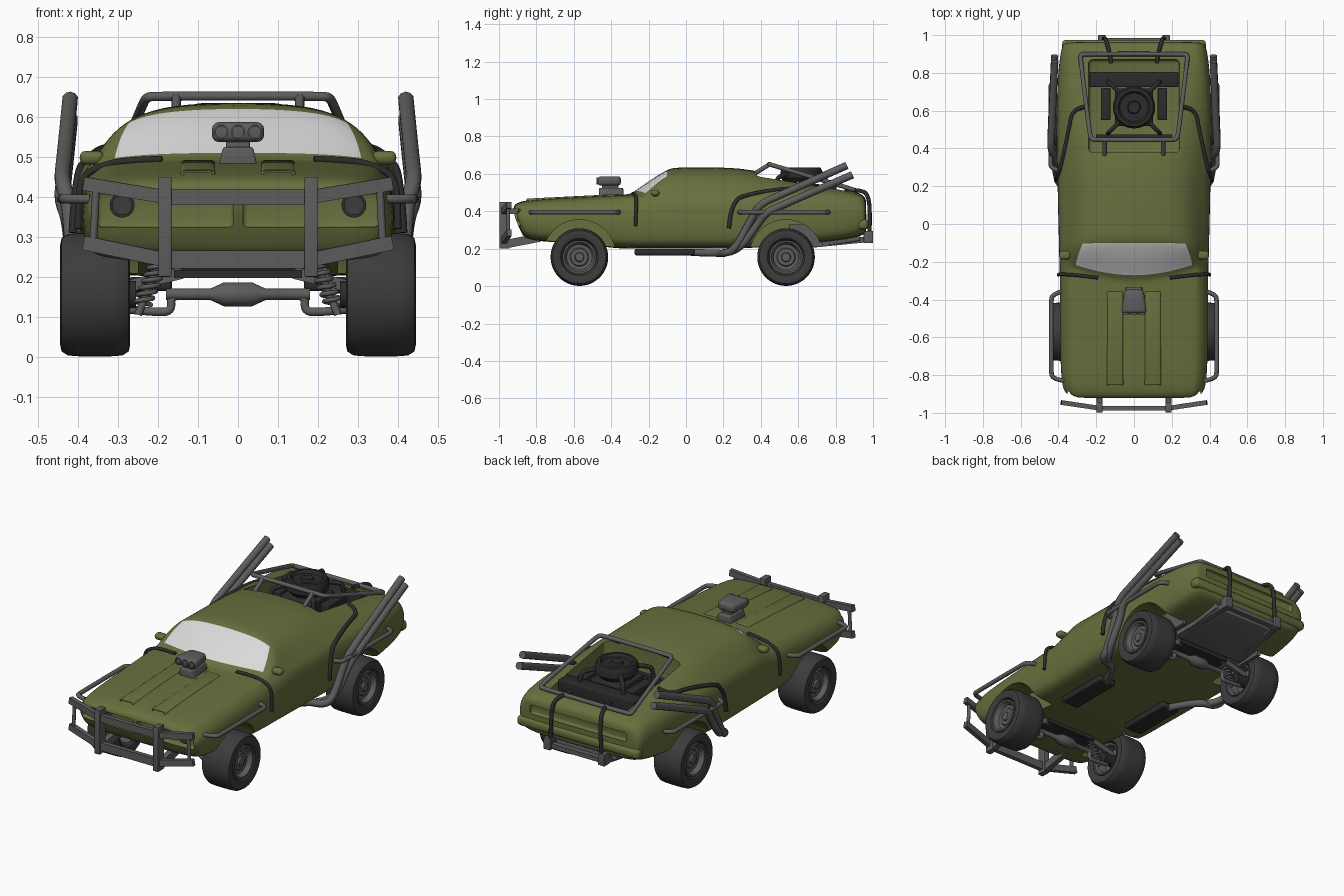
import bpy, bmesh, math
from mathutils import Vector, Matrix

if "Cube" in bpy.data.objects:
    bpy.data.objects.remove(bpy.data.objects["Cube"], do_unlink=True)


def material(name, r, g, b):
    m = bpy.data.materials.new(name)
    m.use_nodes = True
    m.diffuse_color = (r, g, b, 1)
    m.node_tree.nodes["Principled BSDF"].inputs["Base Color"].default_value = (r, g, b, 1)
    return m


GREEN = material("olive_paint", .14, .16, .048)
GLASS = material("pale_glass", .7, .7, .7)
STEEL = material("grey_steel", .11, .11, .112)
RUBBER = material("dark_rubber", .045, .045, .045)
BLACK = material("black_metal", .025, .025, .026)
SIDES = ((1, "left"), (-1, "right"))


def activate(ob):
    bpy.ops.object.select_all(action='DESELECT')
    ob.select_set(True)
    bpy.context.view_layer.objects.active = ob


def add(name, bm, mat, smooth=True):
    bmesh.ops.recalc_face_normals(bm, faces=bm.faces)
    me = bpy.data.meshes.new(name)
    bm.to_mesh(me)
    bm.free()
    ob = bpy.data.objects.new(name, me)
    bpy.context.collection.objects.link(ob)
    me.materials.append(mat)
    if smooth:
        activate(ob)
        bpy.ops.object.shade_smooth_by_angle(angle=math.radians(35))
    return ob


def box(name, loc, size, mat, bevel=0, rot=None, taper=1):
    """Box; taper scales the width of its top."""
    bm = bmesh.new()
    bmesh.ops.create_cube(bm, size=1)
    for v in bm.verts:
        v.co = Vector(a * b for a, b in zip(v.co, size))
        if v.co.z > 0:
            v.co.x *= taper
    if bevel:
        bmesh.ops.bevel(bm, geom=bm.edges[:], offset=bevel, segments=3, affect='EDGES', profile=.5)
    m = Matrix.Translation(loc) @ (rot.to_matrix().to_4x4() if rot else Matrix())
    bmesh.ops.transform(bm, matrix=m, verts=bm.verts)
    return add(name, bm, mat)


def tilt(angle):
    return Matrix.Rotation(angle, 3, 'X').to_quaternion()


def beam(name, p, q, w, h, mat):
    p, q = Vector(p), Vector(q)
    return box(name, (p + q) / 2, (w, h, (q - p).length), mat, 0, (q - p).to_track_quat('Z', 'Y'))


def lathe(name, profile, loc, axis, mat, steps=40):
    """Spin (radius, height) points about an axis."""
    bm = bmesh.new()
    vs = [bm.verts.new((r, 0, h)) for r, h in profile]
    edges = [bm.edges.new(e) for e in zip(vs, vs[1:])]
    bmesh.ops.spin(bm, geom=vs + edges, cent=(0, 0, 0), axis=(0, 0, 1), angle=math.tau, steps=steps)
    bmesh.ops.remove_doubles(bm, verts=bm.verts, dist=1e-5)
    m = Matrix.Translation(loc) @ Vector(axis).to_track_quat('Z', 'Y').to_matrix().to_4x4()
    bmesh.ops.transform(bm, matrix=m, verts=bm.verts)
    return add(name, bm, mat)


def disc(name, r, depth, loc, axis, mat):
    h = depth / 2
    return lathe(name, [(0, -h), (r, -h), (r, h), (0, h)], loc, axis, mat)


def tube(name, pts, r, mat, order=3):
    cu = bpy.data.curves.new(name, 'CURVE')
    cu.dimensions = '3D'
    cu.bevel_depth, cu.bevel_resolution, cu.use_fill_caps = r, 3, True
    sp = cu.splines.new('NURBS')
    sp.points.add(len(pts) - 1)
    for p, c in zip(sp.points, pts):
        p.co = (*c, 1)
    sp.order_u, sp.use_endpoint_u, sp.resolution_u = order, True, 6
    ob = bpy.data.objects.new(name, cu)
    bpy.context.collection.objects.link(ob)
    cu.materials.append(mat)
    activate(ob)
    bpy.ops.object.convert(target='MESH')
    bpy.ops.object.shade_smooth_by_angle(angle=math.radians(40))


def cut(ob, cutter):
    mod = ob.modifiers.new("cut", 'BOOLEAN')
    mod.operation, mod.solver, mod.object = 'DIFFERENCE', 'EXACT', cutter
    activate(ob)
    bpy.ops.object.modifier_apply(modifier=mod.name)
    bpy.data.objects.remove(cutter, do_unlink=True)


# Body shell: y, half width, floor, shoulder height, top height, top half width
stations = [
    (-.93, .34, .27, .385, .415, .28), (-.91, .368, .255, .415, .447, .29),
    (-.84, .386, .24, .43, .463, .30), (-.6, .392, .23, .444, .478, .305),
    (-.36, .392, .2, .455, .489, .315), (-.32, .393, .2, .459, .491, .325),
    (-.298, .393, .2, .463, .499, .328), (-.18, .396, .2, .476, .58, .307),
    (-.09, .397, .2, .486, .629, .277), (-.06, .398, .2, .488, .636, .265),
    (.1, .402, .2, .49, .639, .255), (.3, .406, .2, .493, .633, .25),
    (.42, .41, .21, .492, .607, .253), (.6, .41, .22, .493, .567, .268),
    (.8, .402, .24, .488, .527, .285), (.92, .387, .26, .478, .505, .285),
    (.955, .372, .28, .455, .48, .28), (.965, .35, .29, .435, .455, .27)]
BOW = {5: .08, 6: .08, 7: .03, 8: -.015}     # windscreen curvature in plan
LEAN = {0: .06, 1: .06, 2: .03}              # receding chin
bm = bmesh.new()
rings = []
for i, (y, w, zb, zs, zt, wt) in enumerate(stations):
    d = .005 + .2 * (zt - zs)
    half = [(0, zb), (w * .86, zb), (w * .98, zb + .03), (w * 1.01, (zb + zs) / 2 + .02),
            (w * .985, zs - .03), (w * .91, zs + .003),
            ((w * .91 + wt) / 2 + .06 * (zt - zs), (zs + zt - d) / 2 + .006),
            (wt, zt - d), (wt * .65, zt - .2 * d), (0, zt)]
    ring = half + [(-x, z) for x, z in half[-2:0:-1]]
    rings.append([bm.verts.new((x, y + BOW.get(i, 0) * min(1, (x / .32) ** 2)
                                + LEAN.get(i, 0) * max(0, (.4 - z) / .15), z)) for x, z in ring])
n = len(rings[0])
for i in range(len(rings) - 1):
    for j in range(n):
        k = (j + 1) % n
        f = bm.faces.new((rings[i][j], rings[i][k], rings[i + 1][k], rings[i + 1][j]))
        f.material_index = int(i in (6, 7) and 7 <= j <= 10)
bm.faces.new(rings[0])
bm.faces.new(rings[-1])
body = add("body_shell", bm, GREEN, False)
body.data.materials.append(GLASS)
sub = body.modifiers.new("smooth", 'SUBSURF')
sub.levels = 2
activate(body)
bpy.ops.object.modifier_apply(modifier="smooth")

# Wheel wells, nose openings, tail slot and rear engine bay
for s, _ in SIDES:
    for y in (-.57, .535):
        cut(body, disc("cutter", .195, .3, (s * .4, y, .16), (1, 0, 0), GREEN))
    cut(body, box("cutter", (s * .182, -.925, .368), (.34, .11, .088), GREEN, .012))
cut(body, box("cutter", (0, .98, .41), (.6, .07, .05), GREEN, .01))
cut(body, box("cutter", (0, .625, .62), (.48, .49, .31), GREEN, .02))
activate(body)
bpy.ops.object.shade_smooth_by_angle(angle=math.radians(40))

# Tail bumper, hood ridges, lamps and mirrors
box("tail_bumper", (0, .945, .33), (.76, .06, .055), GREEN, .02)
for s, side in SIDES:
    pod = box(side + "_hood_ridge", (s * .1, -.605, .469), (.095, .5, .022), GREEN, .008, tilt(.05), .85)
    cut(pod, box("cutter", (s * .1, -.84, .458), (.07, .08, .014), GREEN))
    disc(side + "_headlight_ring", .031, .03, (s * .29, -.883, .379), (0, 1, 0), BLACK)
    disc(side + "_headlight", .025, .03, (s * .29, -.887, .379), (0, 1, 0), RUBBER)
    box(side + "_mirror", (s * .366, -.165, .498), (.06, .045, .034), GREEN, .015)
    beam(side + "_mirror_stalk", (s * .33, -.16, .48), (s * .365, -.165, .492), .012, .02, GREEN)

# Hood blower
box("blower_base", (0, -.4, .497), (.1, .13, .055), STEEL, .006, None, .75)
box("blower_neck", (0, -.405, .53), (.06, .09, .03), STEEL, .005)
box("blower_scoop", (0, -.41, .562), (.1, .05, .125), STEEL, .018, tilt(math.pi / 2), 1.36)
for x in (-.042, 0, .042):
    lathe("scoop_intake", [(0, 0), (.014, 0), (.014, .006), (.018, .006), (.018, -.004)],
          (x, -.472, .562), (0, -1, 0), STEEL, 24)

# Wheels, springs and axles
tyre = [(.088, .06), (.1, .08), (.125, .0875), (.142, .084), (.152, .068), (.154, .04)]
tyre += [(r, -h) for r, h in reversed(tyre)]
rim = [(0, .066), (.022, .066), (.026, .056), (.045, .056), (.05, .05), (.068, .052),
       (.075, .066), (.08, .077), (.09, .078), (.09, -.075), (.078, -.07), (.07, -.02), (0, -.02)]
for y, end in ((-.57, "front"), (.535, "rear")):
    for s, side in SIDES:
        c, label = (s * .3575, y, .155), f"{end}_{side}"
        lathe(label + "_tyre", tyre, c, (s, 0, 0), RUBBER, 48)
        lathe(label + "_rim", rim, c, (s, 0, 0), STEEL)
        disc(label + "_hub", .035, .09, (s * .3, y, .155), (1, 0, 0), BLACK)
        coil = []
        for i in range(49):
            a, t = i * math.tau / 8, i / 48
            coil.append((s * (.24 - .04 * t) + .022 * math.cos(a), y - .02 + .022 * math.sin(a), .13 + .1 * t))
        tube(label + "_spring", coil, .006, STEEL)
        tube(label + "_damper", [(s * .25, y - .02, .105), (s * .19, y - .02, .25)], .01, STEEL, 2)
        tube(label + "_lower_arm", [(s * .13, y, .155), (s * .17, y, .155), (s * .165, y, .115),
                                    (s * .2, y, .11), (s * .29, y, .12)], .011, STEEL)
        beam(label + "_upper_arm", (s * .14, y + .03, .21), (s * .3, y + .03, .17), .02, .03, STEEL)
    lathe(end + "_axle", [(0, -.18), (.014, -.18), (.014, -.07), (.03, -.035), (.03, .035),
                          (.014, .07), (.014, .18), (0, .18)], (0, y, .156), (1, 0, 0), STEEL, 16)
    beam(end + "_subframe", (-.16, y, .207), (.16, y, .207), .1, .02, BLACK)

# Sloping rear underside plate
box("rear_skid_plate", (0, .77, .235), (.42, .32, .03), STEEL, .005, tilt(.14))

# Bull bar, rear frame, rails, straps and exhausts on each side
for s, side in SIDES:
    def bar(name, p, q, w, h):
        beam(f"{side}_{name}", (s * p[0], *p[1:]), (s * q[0], *q[1:]), w, h, STEEL)

    def pipe(name, pts, r=.012, mat=STEEL):
        tube(f"{side}_{name}", [(s * x, y, z) for x, y, z in pts], r, mat)

    box(side + "_bull_post", (s * .183, -.97, .325), (.033, .055, .25), STEEL, .003)
    bar("bull_upper_wing", (.183, -.975, .4), (.385, -.945, .433), .025, .034)
    bar("bull_lower_wing", (.183, -.975, .243), (.385, -.945, .285), .025, .036)
    bar("bull_lower_arm", (.183, -.96, .225), (.183, -.78, .26), .03, .045)
    bar("bull_upper_arm", (.183, -.96, .4), (.183, -.87, .4), .025, .03)
    pipe("bull_upright", [(.355, -.95, .43), (.358, -.95, .35), (.363, -.95, .28)], .01)
    pipe("front_rail", [(.37, -.83, .395), (.435, -.82, .395), (.438, -.77, .395),
                        (.438, -.42, .395), (.435, -.37, .395), (.37, -.355, .395)])
    pipe("rear_rail", [(.38, .28, .395), (.44, .29, .395), (.442, .34, .395),
                       (.442, .7, .395), (.44, .755, .395), (.37, .77, .395)])
    pipe("cowl_strap", [(.19, -.285, .494), (.29, -.272, .491), (.345, -.268, .476), (.385, -.266, .455),
                        (.4, -.266, .41), (.4, -.27, .32)], .009, BLACK)
    pipe("quarter_strap", [(.26, .62, .55), (.325, .61, .523), (.345, .5, .518), (.375, .36, .496),
                           (.405, .24, .46), (.413, .23, .31)], .011, BLACK)
    pipe("tail_strap", [(.12, .85, .515), (.135, .93, .515), (.15, .975, .49), (.155, .985, .38),
                        (.16, .98, .25)], .011, BLACK)
    pipe("upper_exhaust", [(.22, .03, .18), (.29, .19, .175), (.39, .2, .175), (.412, .26, .19),
                           (.42, .36, .38), (.442, .4, .44), (.436, .5, .485), (.42, .86, .645)], .02)
    pipe("lower_exhaust", [(.35, .2, .18), (.41, .27, .175), (.42, .39, .34), (.442, .43, .395),
                           (.436, .52, .435), (.42, .89, .595)], .02)
    box(side + "_muffler", (s * .22, -.115, .182), (.11, .32, .035), BLACK, .01)
    box(side + "_well_plate", (s * .26, .64, .27), (.02, .18, .12), STEEL)
    # Rear bumper frame
    box(side + "_rear_block", (s * .17, .975, .262), (.04, .05, .065), STEEL, .003)
    bar("rear_arm", (.17, .97, .25), (.21, .62, .215), .03, .03)
    # Engine bay cage
    pipe("cage_rail", [(0, .445, .652), (.2, .445, .652), (.228, .45, .65), (.237, .5, .635),
                       (.28, .85, .53), (.285, .895, .515), (.26, .9, .513), (0, .9, .513)])
    pipe("cage_foot", [(.155, .445, .65), (.155, .365, .6)], .012)
    box(side + "_engine_bracket", (s * .15, .635, .505), (.05, .17, .07), BLACK, .005)
beam("bull_upper_bar", (-.19, -.975, .4), (.19, -.975, .4), .025, .04, STEEL)
beam("bull_lower_bar", (-.19, -.975, .243), (.19, -.975, .243), .025, .045, STEEL)
beam("rear_lower_bar", (-.17, .97, .25), (.17, .97, .25), .03, .025, STEEL)

# Rear engine with round fan
FAN = .618
box("engine_block", (0, FAN, .5), (.2, .2, .09), BLACK, .01)
box("rear_radiator", (0, .765, .5), (.47, .08, .07), BLACK, .005)
beam("front_engine_bar", (-.2, .46, .5), (.2, .46, .5), .03, .03, BLACK)
lathe("fan_housing", [(0, .015), (.03, .018), (.035, .005), (.075, .005), (.085, .022), (.102, .02),
                      (.112, 0), (.112, -.035), (.09, -.06), (0, -.06)], (0, FAN, .613), (0, 0, 1), BLACK)
for i in range(4):
    a = math.tau * (i + .5) / 4
    dx, dy = math.cos(a), math.sin(a)
    tube("fan_strut", [(dx * r, FAN + dy * r, z) for r, z in
                       ((.08, .6), (.16, .59), (.19, .57), (.195, .48))], .012, BLACK)
